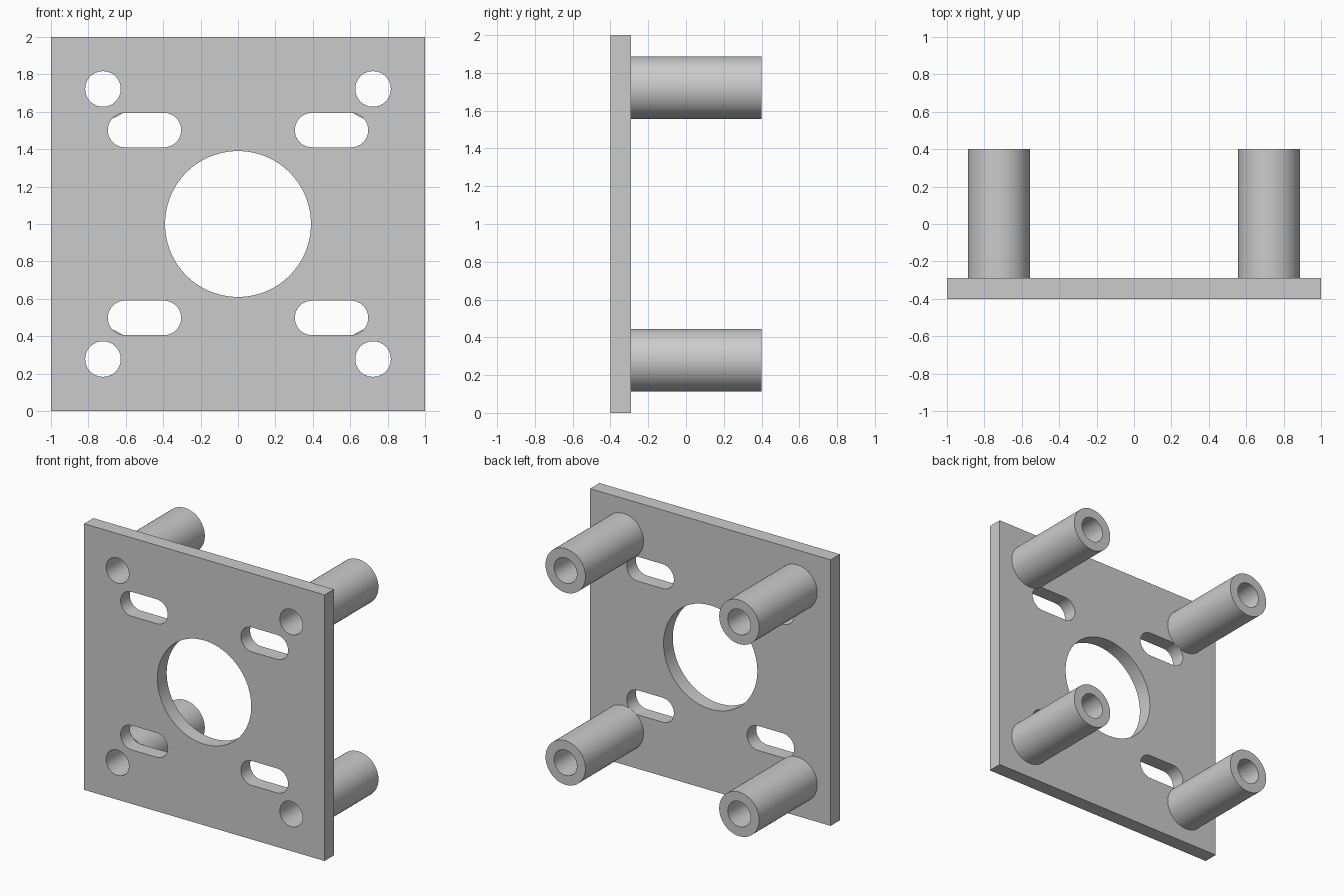
import bpy
import bmesh
from math import sin, cos, pi, radians

if "Cube" in bpy.data.objects:
    bpy.data.objects.remove(bpy.data.objects["Cube"], do_unlink=True)

# Plain grey material
GREY = (0.6, 0.6, 0.6, 1)
grey = bpy.data.materials.new("light_grey")
grey.use_nodes = True
grey.diffuse_color = GREY
grey.node_tree.nodes["Principled BSDF"].inputs["Base Color"].default_value = GREY

MID = 1.0                          # height of the plate centre
FRONT, PLATE_BACK, TUBE_END = -0.4, -0.29, 0.4
BOLT = 0.722                       # bolt hole offset from the centre
BORE = 0.095
SIDES = ((1, 1), (-1, 1), (1, -1), (-1, -1))


def slot(x, z, r, half=0.0, n=64):
    """Outline of a slot; a circle when half is zero."""
    points = []
    for end in (0, 1):
        shift = half if end == 0 else -half
        for i in range(n // 2 + 1):
            a = -pi / 2 + end * pi + 2 * pi * i / n
            points.append((x + shift + r * cos(a), z + r * sin(a)))
    # Drop the repeated end points of a plain circle
    return points if half else points[:n // 2] + points[n // 2 + 1:-1]


def extrude_outlines(name, outlines, y0, y1):
    """Fill nested outlines, holes included, and extrude them along y."""
    curve = bpy.data.curves.new(name, "CURVE")
    curve.dimensions = "2D"
    curve.fill_mode = "BOTH"
    curve.extrude = (y1 - y0) / 2
    for outline in outlines:
        spline = curve.splines.new("POLY")
        spline.points.add(len(outline) - 1)
        for point, (x, z) in zip(spline.points, outline):
            point.co = (x, z, 0, 1)
        spline.use_cyclic_u = True
    temp = bpy.data.objects.new(name + "_outline", curve)
    bpy.context.collection.objects.link(temp)
    bpy.context.view_layer.update()
    evaluated = temp.evaluated_get(bpy.context.evaluated_depsgraph_get())
    mesh = bpy.data.meshes.new_from_object(evaluated)
    bpy.data.objects.remove(temp, do_unlink=True)

    # Weld the caps to the walls and stand the part upright
    bm = bmesh.new()
    bm.from_mesh(mesh)
    bmesh.ops.remove_doubles(bm, verts=bm.verts, dist=1e-5)
    for v in bm.verts:
        x, z, depth = v.co
        v.co = (x, (y0 + y1) / 2 - depth, z)
    bmesh.ops.recalc_face_normals(bm, faces=bm.faces)
    bm.to_mesh(mesh)
    bm.free()

    mesh.materials.clear()
    mesh.materials.append(grey)
    obj = bpy.data.objects.new(name, mesh)
    bpy.context.collection.objects.link(obj)
    bpy.ops.object.select_all(action="DESELECT")
    obj.select_set(True)
    bpy.context.view_layer.objects.active = obj
    bpy.ops.object.shade_smooth_by_angle(angle=radians(30))
    return obj


# Square plate with a centre opening, four slots and four bolt holes
outlines = [[(-1, 0), (1, 0), (1, 2), (-1, 2)], slot(0, MID, 0.39, n=96)]
for sx, sz in SIDES:
    outlines.append(slot(sx * 0.5, MID + sz * 0.502, 0.092, 0.104))
    outlines.append(slot(sx * BOLT, MID + sz * BOLT, BORE))
extrude_outlines("mounting_plate", outlines, FRONT, PLATE_BACK)

# Hollow standoff behind each bolt hole
for sx, sz in SIDES:
    name = f"{'upper' if sz > 0 else 'lower'}_{'left' if sx > 0 else 'right'}_standoff"
    x, z = sx * BOLT, MID + sz * BOLT
    extrude_outlines(name, [slot(x, z, 0.166), slot(x, z, BORE)], PLATE_BACK, TUBE_END)
